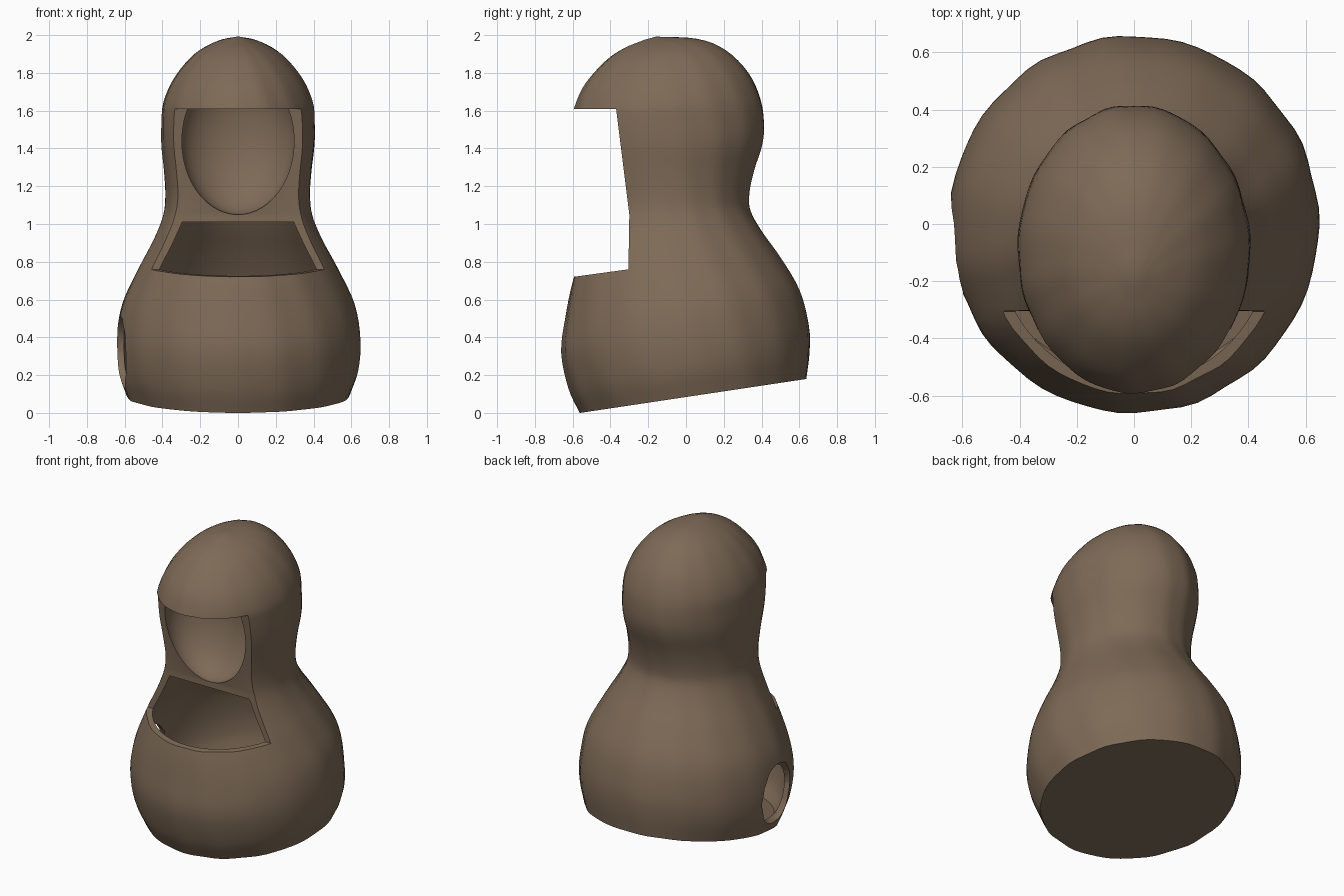
import bpy
import bmesh
from math import sin, cos, pi, radians
from mathutils import Vector

cube = bpy.data.objects.get("Cube")
if cube:
    bpy.data.objects.remove(cube, do_unlink=True)

# One earthy brown for everything
brown = bpy.data.materials.new("earth brown")
brown.use_nodes = True
COLOR = (0.21, 0.145, 0.095, 1)
brown.diffuse_color = COLOR
brown.node_tree.nodes["Principled BSDF"].inputs["Base Color"].default_value = COLOR

# Tilted cross-sections: front y, front z, back y, back z, half width
SECTIONS = [
    (-.56, 0, .64, .18, .59), (-.62, .13, .655, .32, .635),
    (-.66, .32, .65, .46, .645), (-.64, .5, .6, .65, .615),
    (-.6, .7, .5, .82, .53), (-.54, .88, .4, .96, .445),
    (-.5, 1.02, .34, 1.07, .395), (-.5, 1.14, .335, 1.16, .383),
    (-.535, 1.28, .36, 1.28, .39), (-.575, 1.42, .405, 1.42, .405),
    (-.595, 1.56, .415, 1.53, .405), (-.585, 1.63, .395, 1.66, .395),
    (-.535, 1.74, .33, 1.8, .34), (-.43, 1.86, .21, 1.92, .24),
    (-.33, 1.93, .06, 1.98, .13), (-.22, 1.975, -.16, 1.992, .025),
]
SIDES, STEPS = 72, 4


def spline(points):
    """Catmull-Rom interpolation through the sections."""
    pts = [Vector(p) for p in points]
    pts = [2 * pts[0] - pts[1]] + pts + [2 * pts[-1] - pts[-2]]
    out = []
    for a, b, c, d in zip(pts, pts[1:], pts[2:], pts[3:]):
        for i in range(STEPS):
            t = i / STEPS
            out.append(.5 * (2 * b + (c - a) * t + (2 * a - 5 * b + 4 * c - d) * t * t
                             + (3 * b - a - 3 * c + d) * t ** 3))
    out.append(pts[-2])
    return out


def finish(name, bm):
    bmesh.ops.recalc_face_normals(bm, faces=bm.faces)
    mesh = bpy.data.meshes.new(name)
    bm.to_mesh(mesh)
    bm.free()
    mesh.materials.append(brown)
    ob = bpy.data.objects.new(name, mesh)
    bpy.context.collection.objects.link(ob)
    return ob


def loft(name, sections, ripple=0.0):
    """Closed skin over elliptical sections, with soft twisting folds."""
    bm = bmesh.new()
    rings = []
    for k, (fy, fz, by, bz, w) in enumerate(spline(sections)):
        ring = []
        for s in range(SIDES):
            a = 2 * pi * s / SIDES
            r = 1 + ripple * sin(15 * a + k * .16) * (1 + .5 * sin(4 * a))
            u = .5 + .5 * r * sin(a)
            ring.append(bm.verts.new((w * r * cos(a), fy + (by - fy) * u, fz + (bz - fz) * u)))
        rings.append(ring)
    for lo, hi in zip(rings, rings[1:]):
        for s in range(SIDES):
            n = (s + 1) % SIDES
            bm.faces.new((lo[s], lo[n], hi[n], hi[s]))
    bm.faces.new(rings[0][::-1])
    bm.faces.new(rings[-1])
    return finish(name, bm)


def ellipsoid(name, center, radii, detail):
    bm = bmesh.new()
    bmesh.ops.create_icosphere(bm, subdivisions=detail, radius=1)
    bmesh.ops.scale(bm, vec=radii, verts=bm.verts)
    bmesh.ops.translate(bm, vec=center, verts=bm.verts)
    return finish(name, bm)


def prism(name, outline, half):
    """Side outline in y and z, extruded along x."""
    bm = bmesh.new()
    face = bm.faces.new([bm.verts.new((-half, y, z)) for y, z in outline])
    new = bmesh.ops.extrude_face_region(bm, geom=[face])["geom"]
    bmesh.ops.translate(bm, vec=(2 * half, 0, 0),
                        verts=[v for v in new if isinstance(v, bmesh.types.BMVert)])
    return finish(name, bm)


# Hooded gourd body
body = loft("hooded_body", SECTIONS, .005)

# Hollow belly: the lower sections, drawn inward by the wall thickness
WALL = .035
inner = [(fy + WALL, fz, by - WALL, bz, w - WALL) for fy, fz, by, bz, w in SECTIONS[:7]]
fy, fz, by, bz, w = inner[0]
inner[0] = (fy, fz + WALL, by, bz + WALL, w)
fy, fz, by, bz, w = inner[-1]
inner[-1] = (fy, fz - .02, by, bz - .02, w)

cutters = [
    loft("belly_cavity", inner),
    # Front opening with a brim above and a ledge below
    prism("front_opening", [(-1, .665), (-.305, .76), (-.3, 1.05), (-.37, 1.61), (-1, 1.61)], .8),
    # Rounded face hollow
    ellipsoid("face_hollow", (0, -.3, 1.46), (.305, .22, .41), 5),
    # Broken hole in the side of the belly
    ellipsoid("side_hole", (-.64, -.08, .32), (.14, .19, .21), 2),
]

bpy.context.view_layer.objects.active = body
for cutter in cutters:
    cutter.hide_render = True
    mod = body.modifiers.new(cutter.name, "BOOLEAN")
    mod.operation = "DIFFERENCE"
    mod.solver = "EXACT"
    mod.object = cutter
    bpy.ops.object.modifier_apply(modifier=mod.name)
for cutter in cutters:
    bpy.data.objects.remove(cutter, do_unlink=True)

# Smooth skin with crisp cut edges
for ob in bpy.context.selected_objects:
    ob.select_set(False)
body.select_set(True)
bpy.ops.object.shade_smooth_by_angle(angle=radians(35))
